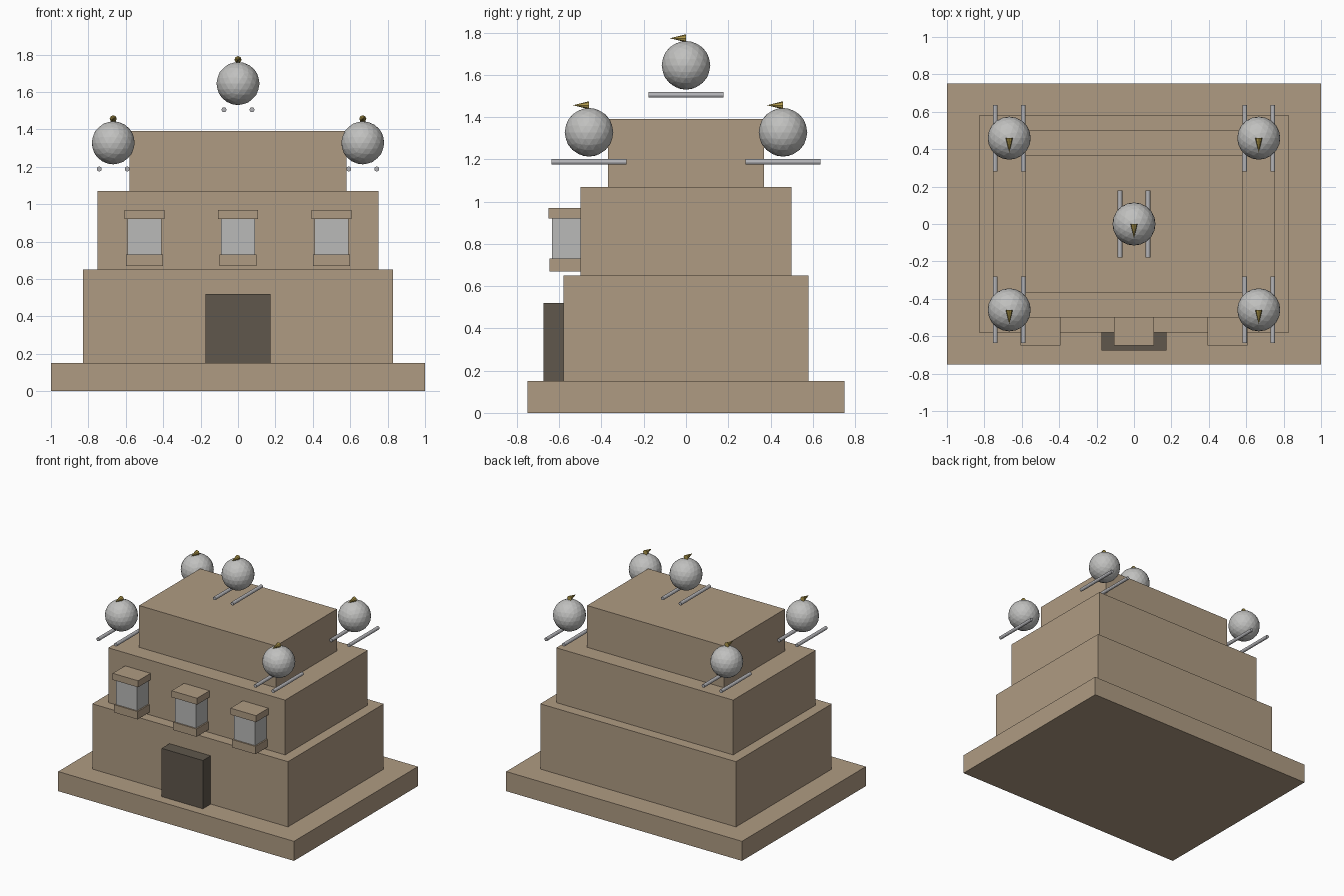
import bpy
import math

cube = bpy.data.objects.get("Cube")
if cube:
    bpy.data.objects.remove(cube, do_unlink=True)


def material(name, rgb):
    m = bpy.data.materials.new(name)
    m.use_nodes = True
    m.diffuse_color = (*rgb, 1)
    m.node_tree.nodes["Principled BSDF"].inputs["Base Color"].default_value = (*rgb, 1)
    return m


SAND = material("sandstone", (0.43, 0.33, 0.225))
DARK = material("dark_door", (0.115, 0.095, 0.072))
PANE = material("window_grey", (0.49, 0.49, 0.48))
BALL = material("ball_grey", (0.53, 0.53, 0.52))
METAL = material("rail_metal", (0.45, 0.45, 0.47))
GOLD = material("gold", (0.42, 0.31, 0.07))


def finish(name, mat):
    obj = bpy.context.object
    obj.name = name
    obj.data.materials.clear()
    obj.data.materials.append(mat)
    return obj


def box(name, mat, x, y, z):
    """Box from (low, high) pairs along each axis."""
    spans = (x, y, z)
    bpy.ops.mesh.primitive_cube_add(size=1, location=[(a + b) / 2 for a, b in spans])
    obj = finish(name, mat)
    obj.scale = [b - a for a, b in spans]
    bpy.ops.object.transform_apply(location=False, rotation=False, scale=True)
    return obj


# Stepped body
tiers = (("base_slab", 1, 0.75, 0, 0.15), ("lower_tier", 0.83, 0.58, 0.15, 0.65),
         ("middle_tier", 0.75, 0.5, 0.65, 1.07), ("upper_tier", 0.58, 0.37, 1.07, 1.39))
for name, hx, hy, low, high in tiers:
    box(name, SAND, (-hx, hx), (-hy, hy), (low, high))

# Door block
box("door", DARK, (-0.175, 0.175), (-0.675, -0.57), (0.15, 0.52))

# Bay windows: sill, pane block and cap
window_parts = (("window_sill", SAND, 0.1, -0.645, 0.67, 0.73),
                ("window_pane", PANE, 0.09, -0.635, 0.73, 0.92),
                ("window_cap", SAND, 0.108, -0.65, 0.92, 0.97))
for x, side in ((-0.5, "right"), (0, "middle"), (0.5, "left")):
    for name, mat, half, front, low, high in window_parts:
        box(f"{side}_{name}", mat, (x - half, x + half), (front, -0.49), (low, high))


# Floating ball with a pointer on top and two rails beneath
def floating_ball(prefix, x, y, z):
    bpy.ops.mesh.primitive_ico_sphere_add(subdivisions=3, radius=0.115, location=(x, y, z))
    finish(prefix + "_ball", BALL)
    bpy.ops.mesh.primitive_cone_add(vertices=8, radius1=0.019, radius2=0, depth=0.077,
                                    location=(x, y - 0.038, z + 0.128),
                                    rotation=(math.pi / 2, 0, 0))
    finish(prefix + "_pointer", GOLD)
    for side in (-1, 1):
        bpy.ops.mesh.primitive_cylinder_add(vertices=12, radius=0.013, depth=0.356,
                                            location=(x + side * 0.075, y, z - 0.14),
                                            rotation=(math.pi / 2, 0, 0))
        finish(prefix + ("_left_rail" if side > 0 else "_right_rail"), METAL)


floating_ball("top", 0, 0, 1.645)
for sx, side in ((-1, "right"), (1, "left")):
    for sy, end in ((-1, "front"), (1, "back")):
        floating_ball(f"{end}_{side}", sx * 0.667, sy * 0.459, 1.328)
